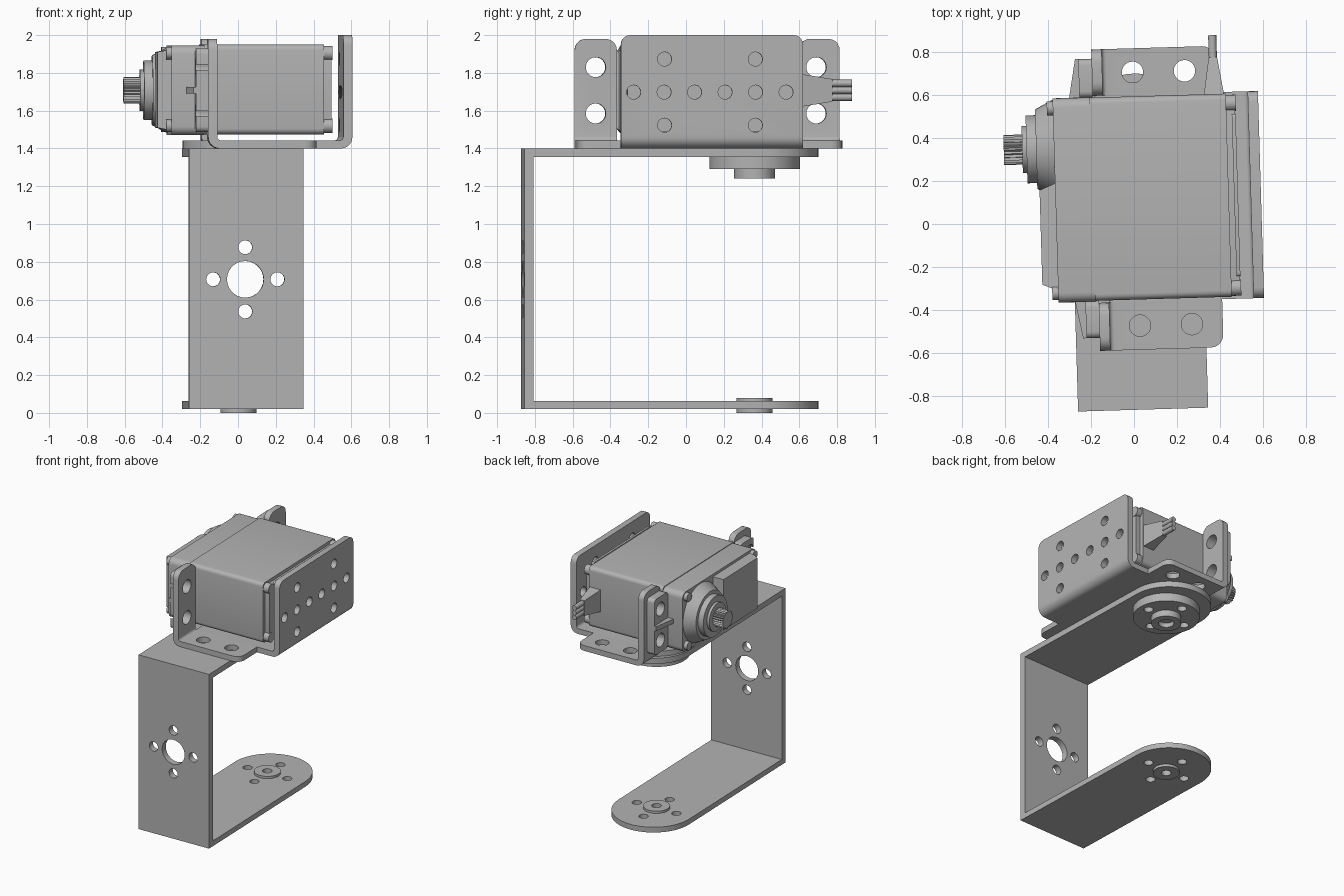
import bpy, bmesh, math
from mathutils import Vector, Matrix

if "Cube" in bpy.data.objects:
    bpy.data.objects.remove(bpy.data.objects["Cube"])

AX = {'x': Vector((1, 0, 0)), 'y': Vector((0, 1, 0)), 'z': Vector((0, 0, 1))}
grey = bpy.data.materials.new("plain_grey")
grey.diffuse_color = (0.45, 0.45, 0.45, 1)
grey.use_nodes = True
grey.node_tree.nodes["Principled BSDF"].inputs["Base Color"].default_value = grey.diffuse_color


def finish(name, bm):
    bmesh.ops.recalc_face_normals(bm, faces=bm.faces[:])
    me = bpy.data.meshes.new(name)
    bm.to_mesh(me)
    bm.free()
    me.materials.append(grey)
    ob = bpy.data.objects.new(name, me)
    bpy.context.collection.objects.link(ob)
    return ob


def round_edges(bm, rule, offset, segs=5):
    """Bevel the edges whose (direction, midpoint) satisfy the rule."""
    es = [e for e in bm.edges
          if rule((e.verts[1].co - e.verts[0].co).normalized(), (e.verts[0].co + e.verts[1].co) / 2)]
    bmesh.ops.bevel(bm, geom=es, offset=offset, segments=segs, profile=0.5, affect='EDGES')


def prism(name, pts, axis, lo, hi, rounding=()):
    """Extrude a 2D outline along an axis; the outline uses the other two axes in order."""
    place = {'x': lambda a, b: (lo, a, b), 'y': lambda a, b: (a, lo, b), 'z': lambda a, b: (a, b, lo)}[axis]
    bm = bmesh.new()
    f = bm.faces.new([bm.verts.new(place(*p)) for p in pts])
    r = bmesh.ops.extrude_face_region(bm, geom=[f])
    bmesh.ops.translate(bm, vec=AX[axis] * (hi - lo),
                        verts=[g for g in r['geom'] if isinstance(g, bmesh.types.BMVert)])
    for rule, off in rounding:
        round_edges(bm, rule, off)
    return finish(name, bm)


def box(name, lo, hi, round_x=0, taper=None):
    bm = bmesh.new()
    lo, hi = Vector(lo), Vector(hi)
    c = (lo + hi) / 2
    bmesh.ops.create_cube(bm, size=1, matrix=Matrix.Translation(c) @ Matrix.Diagonal((*(hi - lo), 1)))
    if taper:  # (axis index, end sign, scale vector)
        i, s, k = taper
        for v in bm.verts:
            if (v.co[i] - c[i]) * s > 0:
                for j in range(3):
                    if j != i:
                        v.co[j] = c[j] + (v.co[j] - c[j]) * k[j]
    if round_x:
        round_edges(bm, lambda d, m: abs(d.x) > 0.99, round_x)
    return finish(name, bm)


def add_cyl(bm, axis, centre, r, lo, hi, r2=None, n=40):
    """centre: position on the two other axes; r at lo, r2 at hi."""
    a, b = centre
    m = (lo + hi) / 2
    pos = {'x': (m, a, b), 'y': (a, m, b), 'z': (a, b, m)}[axis]
    rot = AX[axis].to_track_quat('Z', 'Y').to_matrix().to_4x4()
    bmesh.ops.create_cone(bm, cap_ends=True, segments=n, radius1=r, radius2=r if r2 is None else r2,
                          depth=hi - lo, matrix=Matrix.Translation(pos) @ rot)


def cyl(name, *args, **kw):
    bm = bmesh.new()
    add_cyl(bm, *args, **kw)
    return finish(name, bm)


def drill(ob, holes):
    """Cut cylinders (axis, centre, r, lo, hi) out of an object."""
    bm = bmesh.new()
    for h in holes:
        add_cyl(bm, *h, n=28)
    cutter = finish("hole_cutter", bm)
    cutter.hide_render = True
    mod = ob.modifiers.new("holes", 'BOOLEAN')
    mod.object, mod.operation, mod.solver = cutter, 'DIFFERENCE', 'EXACT'
    me = bpy.data.meshes.new_from_object(ob.evaluated_get(bpy.context.evaluated_depsgraph_get()))
    ob.modifiers.clear()
    ob.data = me
    bpy.data.objects.remove(cutter)


def arc(cx, cy, r, a0, a1, n):
    return [(cx + r * math.cos(math.radians(a0 + (a1 - a0) * i / n)),
             cy + r * math.sin(math.radians(a0 + (a1 - a0) * i / n))) for i in range(n + 1)]


def cross(c, d):
    return [(c[0] + d, c[1]), (c[0] - d, c[1]), (c[0], c[1] + d), (c[0], c[1] - d)]


# C-shaped arm bracket: two round-ended arms and a drilled web
HX, HY = 0.014, 0.363          # pivot axis
outline = [(-0.286, -0.865), (0.32, -0.865)] + arc(0.017, 0.397, 0.303, 0, 180, 32)
for name, z0, z1 in (("lower_arm", 0.02, 0.062), ("upper_arm", 1.355, 1.4)):
    arm = prism(name, outline, 'z', z0, z1)
    drill(arm, [('z', (HX, HY), 0.07, z0 - 0.1, z1 + 0.1)]
          + [('z', p, 0.034, z0 - 0.1, z1 + 0.1) for p in cross((HX, HY), 0.17)])
web = box("arm_web", (-0.286, -0.865, 0.062), (0.32, -0.817, 1.355))
drill(web, [('y', (0.013, 0.707), 0.097, -1, -0.7)]
      + [('y', p, 0.037, -1, -0.7) for p in cross((0.013, 0.707), 0.17)])

# Pivot bush below, horn disc and hub above
bush = cyl("lower_bush", 'z', (HX, HY), 0.096, 0, 0.08)
drill(bush, [('z', (HX, HY), 0.035, -0.1, 0.2)])
horn = cyl("horn_disc", 'z', (HX, HY), 0.24, 1.29, 1.355, n=56)
drill(horn, [('z', p, 0.034, 1.2, 1.45) for p in cross((HX, HY), 0.17)])
hub = cyl("horn_hub", 'z', (HX, HY), 0.108, 1.24, 1.29, n=48)
drill(hub, [('z', (HX, HY), 0.055, 1.2, 1.275)])


# Servo cradle: folded sheet pieces
def fold(xo, far, top, s):
    """L-shaped profile with its upright outer face at xo, on side s."""
    z, t, u, R, r = 1.4, 0.042, 0.048, 0.06, 0.02
    outer = [(xo - s * R + s * a, z + R + b) for a, b in arc(0, 0, R, -90, 0, 6)]
    inner = [(xo - s * (u + r) + s * a, z + t + r + b) for a, b in arc(0, 0, r, 0, -90, 4)]
    return [(far, z)] + outer + [(xo, top), (xo - s * u, top)] + inner + [(far, z + t)]


back = prism("cradle_back_plate", fold(0.595, -0.127, 2.0, 1), 'y', -0.362, 0.602,
             [(lambda d, m: abs(d.x) > 0.99 and m.z > 1.99, 0.05)])
drill(back, [('x', (-0.295 + 0.1615 * i, 1.698), 0.037, 0.5, 0.7) for i in range(6)]
      + [('x', (y, z), 0.037, 0.5, 0.7) for y in (-0.131, 0.35) for z in (1.523, 1.873)])
for name, y0, y1, hy in (("cradle_front_ear", -0.586, -0.362, -0.474), ("cradle_rear_ear", 0.602, 0.818, 0.706)):
    out = y0 if y0 < 0 else y1
    ear = prism(name, fold(-0.175, 0.4, 1.98, -1), 'y', y0, y1, [
        (lambda d, m: abs(d.x) > 0.99 and m.z > 1.97, 0.06),
        (lambda d, m: abs(d.z) > 0.99 and m.x > 0.39 and abs(m.y - out) < 0.01, 0.06)])
    hv = hy + (0 if y0 < 0 else -0.012)
    drill(ear, [('z', (x, hy), 0.05, 1.3, 1.5) for x in (0.014, 0.256)]
          + [('x', (hv, z), 0.053, -0.3, 0) for z in (1.585, 1.83)])
cyl("cradle_tongue", 'z', (HX, HY), 0.297, 1.4005, 1.441, n=56)

# Servo case
box("servo_case", (-0.19, -0.352, 1.475), (0.445, 0.594, 1.95), round_x=0.03)
box("servo_gear_case", (-0.362, -0.356, 1.472), (-0.19, 0.596, 1.945), round_x=0.045)
box("servo_end_cover", (0.445, -0.325, 1.5), (0.485, 0.565, 1.925), round_x=0.05)
box("servo_end_cover_lip", (0.47, -0.26, 1.49), (0.488, 0.5, 1.935), round_x=0.02)
for y in (-0.31, 0.55):
    for z in (1.52, 1.905):
        cyl("case_screw", 'x', (y, z), 0.038, 0.42, 0.49, n=20)
        cyl("gear_case_screw", 'x', (y, z), 0.033, -0.39, -0.36, n=20)

# Servo mounting ears with slots and gussets
for name, y0, y1, hy, s in (("servo_front_lug", -0.525, -0.352, -0.474, -1), ("servo_rear_lug", 0.594, 0.775, 0.694, 1)):
    lug = box(name, (-0.237, y0, 1.487), (-0.175, y1, 1.93), round_x=0.03)
    out = y0 if s < 0 else y1
    root = y1 if s < 0 else y0
    drill(lug, [('x', (hy, z), 0.053, -0.4, 0) for z in (1.585, 1.83)])
    prism("lug_gusset", [(-0.237, root), (-0.285, root), (-0.252, out), (-0.237, out)], 'z', 1.69, 1.725)

# Servo front cap, collar and splined shaft
SY, SZ = 0.362, 1.708
box("gear_cap_plate", (-0.435, -0.3, 1.495), (-0.362, 0.2, 1.925), round_x=0.03, taper=(0, -1, (1, 0.88, 0.93)))
cyl("gear_cap_round", 'x', (SY, SZ), 0.185, -0.445, -0.362, r2=0.228, n=48)
cyl("shaft_collar", 'x', (SY, SZ), 0.158, -0.49, -0.44, n=48)
cyl("shaft_collar_step", 'x', (SY, SZ), 0.11, -0.51, -0.49, n=40)
teeth = 24
prism("splined_shaft", [(SY + r * math.cos(a), SZ + r * math.sin(a))
                        for i in range(teeth)
                        for r, a in ((0.07, math.tau * i / teeth), (0.06, math.tau * (i + 0.5) / teeth))],
      'x', -0.596, -0.49)

# Cable socket with three leads
box("cable_socket", (0.343, 0.59, 1.62), (0.437, 0.765, 1.795), taper=(1, 1, (0.42, 1, 0.68)))
for z in (1.671, 1.708, 1.745):
    cyl("cable_lead", 'y', (0.39, z), 0.019, 0.74, 0.868, n=16)

# Smooth round faces, then turn the whole assembly slightly about z
for ob in bpy.context.scene.objects:
    ob.select_set(True)
    ob.rotation_euler.z = math.radians(1.7)
    bpy.context.view_layer.objects.active = ob
bpy.ops.object.shade_smooth_by_angle(angle=math.radians(30))
